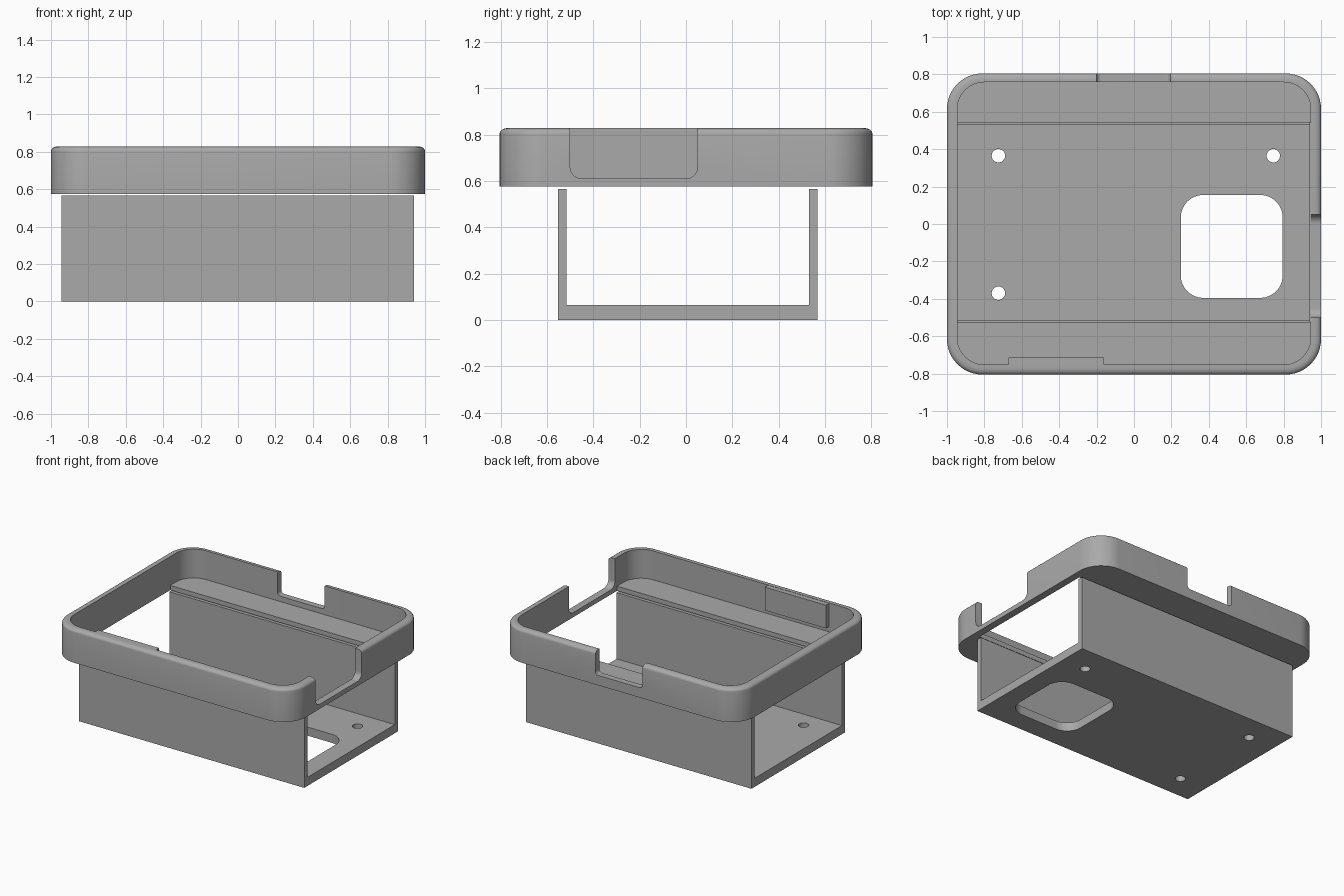
import bpy
import bmesh
from math import sin, cos, pi

cube = bpy.data.objects.get("Cube")
if cube:
    bpy.data.objects.remove(cube, do_unlink=True)

grey = bpy.data.materials.new("plain grey")
grey.use_nodes = True
colour = (0.4, 0.4, 0.4, 1)
grey.diffuse_color = colour
for node in grey.node_tree.nodes:
    if node.type == 'BSDF_PRINCIPLED':
        node.inputs["Base Color"].default_value = colour


def rounded_rect(x0, x1, y0, y1, r, steps=12):
    """Counter-clockwise rounded rectangle as a list of 2D points."""
    centres = [(x1 - r, y1 - r), (x0 + r, y1 - r), (x0 + r, y0 + r), (x1 - r, y0 + r)]
    return [(cx + r * cos((q + i / steps) * pi / 2), cy + r * sin((q + i / steps) * pi / 2))
            for q, (cx, cy) in enumerate(centres) for i in range(steps + 1)]


def place(p, axis, h):
    """Put a 2D point in space at distance h along the axis."""
    return {'X': (h, p[0], p[1]), 'Y': (p[0], h, p[1]), 'Z': (p[0], p[1], h)}[axis]


def loft(name, loops, closed=False):
    """Skin equal-length loops; cap the ends, or join last to first."""
    bm = bmesh.new()
    rows = [[bm.verts.new(p) for p in loop] for loop in loops]
    pairs = list(zip(rows, rows[1:]))
    if closed:
        pairs.append((rows[-1], rows[0]))
    else:
        bm.faces.new(rows[0])
        bm.faces.new(rows[-1])
    for a, b in pairs:
        for i in range(len(a)):
            j = (i + 1) % len(a)
            bm.faces.new((a[i], a[j], b[j], b[i]))
    bmesh.ops.recalc_face_normals(bm, faces=bm.faces)
    mesh = bpy.data.meshes.new(name)
    bm.to_mesh(mesh)
    bm.free()
    mesh.materials.append(grey)
    obj = bpy.data.objects.new(name, mesh)
    bpy.context.collection.objects.link(obj)
    return obj


def prism(name, pts, axis, a, b):
    return loft(name, [[place(p, axis, h) for p in pts] for h in (a, b)])


def activate(obj):
    bpy.ops.object.select_all(action='DESELECT')
    obj.select_set(True)
    bpy.context.view_layer.objects.active = obj


def cut(obj, cutters):
    """Subtract the cutters, then discard them."""
    for cutter in cutters:
        cutter.hide_render = True
        mod = obj.modifiers.new("cut", 'BOOLEAN')
        mod.operation = 'DIFFERENCE'
        mod.solver = 'EXACT'
        mod.object = cutter
        activate(obj)
        bpy.ops.object.modifier_apply(modifier=mod.name)
        bpy.data.objects.remove(cutter, do_unlink=True)


# Main heights
RIM_BASE, LEDGE_TOP, RIM_TOP = 0.575, 0.61, 0.828
SHOULDER, ROUND = 0.803, 0.035


def outer(inset, z):
    pts = rounded_rect(-1 + inset, 1 - inset, -0.805 + inset, 0.805 - inset, 0.19 - inset)
    return [place(p, 'Z', z) for p in pts]


# Upper rim: rounded frame with a softened outer top edge
inner = rounded_rect(-0.945, 0.945, -0.752, 0.758, 0.145)
loops = [outer(0, RIM_BASE)]
for k in range(7):
    t = k / 6 * pi / 2
    loops.append(outer(ROUND * (1 - cos(t)), SHOULDER + (RIM_TOP - SHOULDER) * sin(t)))
loops += [[place(p, 'Z', z) for p in inner] for z in (RIM_TOP, RIM_BASE)]
rim = loft("upper_rim", loops, closed=True)

# Notches in the left side and the back of the rim
cut(rim, [
    prism("side_notch_cutter", rounded_rect(-0.5, 0.05, LEDGE_TOP, 1.2, 0.05), 'X', 0.9, 1.1),
    prism("back_notch_cutter", rounded_rect(-0.2, 0.195, 0.65, 1.2, 0.025), 'Y', 0.7, 0.9),
])

# Ledges along the two long sides, following the rim's inner corners
back_edge, front_edge = 0.54, -0.525
back_pts = [p for p in inner if p[1] > back_edge] + [(-0.945, back_edge), (0.945, back_edge)]
front_pts = [p for p in inner if p[1] < front_edge] + [(0.945, front_edge), (-0.945, front_edge)]
ledges = [prism("back_ledge", back_pts, 'Z', RIM_BASE, LEDGE_TOP),
          prism("front_ledge", front_pts, 'Z', RIM_BASE, LEDGE_TOP)]

# Thickened pad on the inside of the front wall
pad = prism("front_inner_pad", [(-0.67, -0.752), (-0.16, -0.752), (-0.16, -0.715), (-0.67, -0.715)],
            'Z', 0.65, 0.826)

# Lower channel: U section open at both ends
section = [(-0.552, 0), (0.567, 0), (0.567, 0.566), (0.53, 0.566),
           (0.53, 0.065), (-0.515, 0.065), (-0.515, 0.566), (-0.552, 0.566)]
channel = prism("lower_channel", section, 'X', -0.945, 0.941)

# Large opening and screw holes in the channel floor
holes = [prism("opening_cutter", rounded_rect(0.25, 0.795, -0.395, 0.155, 0.12), 'Z', -0.1, 0.2)]
for x, y in ((-0.725, 0.365), (-0.725, -0.37), (0.745, 0.365)):
    r = 0.036
    holes.append(prism("screw_cutter", [(x + r * cos(i * pi / 12), y + r * sin(i * pi / 12))
                                        for i in range(24)], 'Z', -0.1, 0.2))
cut(channel, holes)

# Smooth the curved faces and keep the edges sharp
for obj in [rim, channel, pad] + ledges:
    activate(obj)
    bpy.ops.object.shade_smooth_by_angle(angle=pi / 6)
